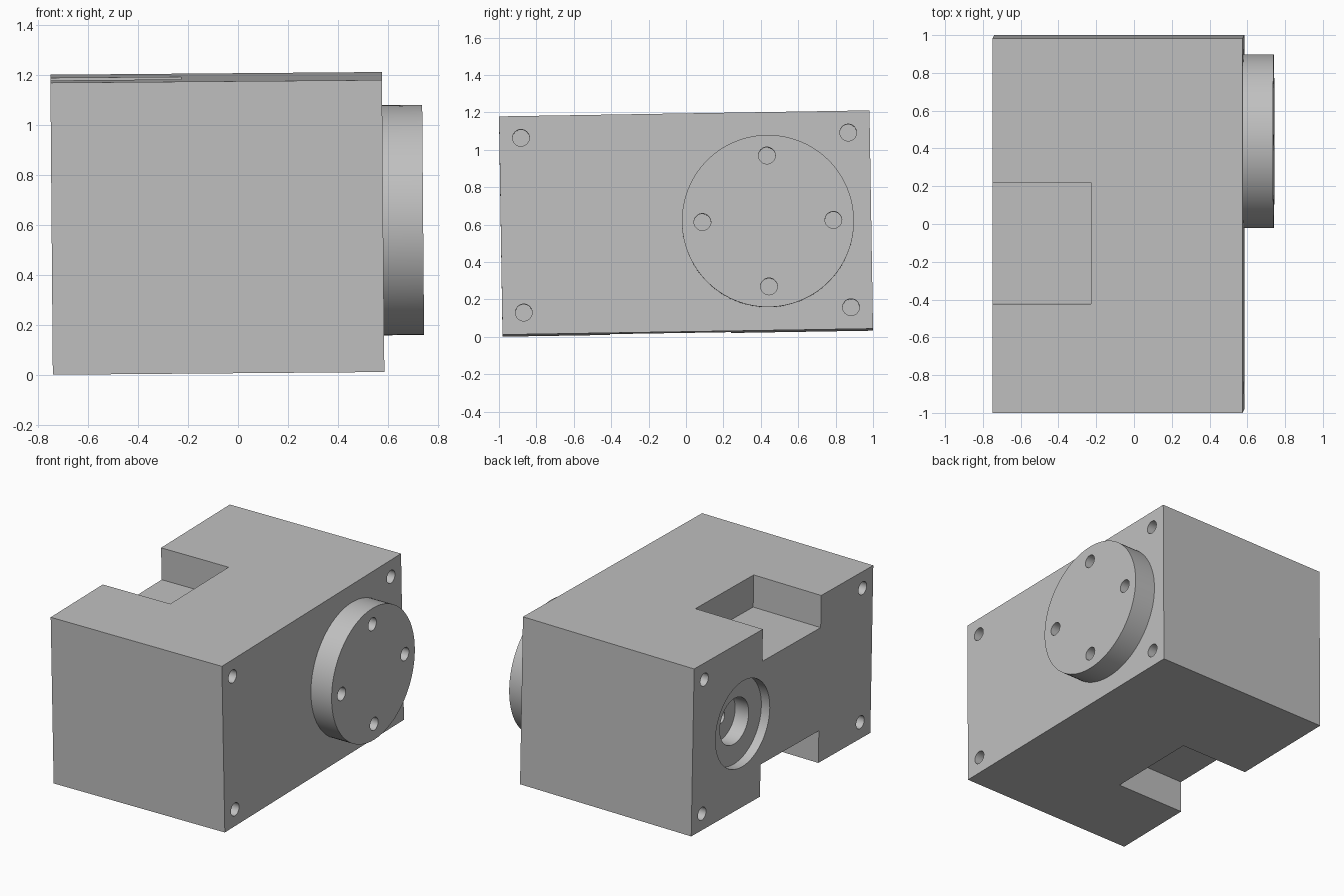
import bpy
import bmesh
from math import radians, pi, sin, cos
from mathutils import Matrix, Vector

cube = bpy.data.objects.get("Cube")
if cube:
    bpy.data.objects.remove(cube, do_unlink=True)

# Housing dimensions, in its own frame centred on the block
SIZE = Vector((1.325, 1.981, 1.167))
HALF = SIZE / 2
SHAFT_Y = 0.438          # axis shared by the flange and the bore
FLANGE_FACE = HALF.x + 0.16
HOLE_R = 0.045
HOLE_DEPTH = 0.3
OVER = 0.05              # how far cutters reach past a face

# The whole assembly leans very slightly
LEAN = (Matrix.Translation((-0.0825, 0, 0.606))
        @ Matrix.Rotation(-0.0082, 4, 'Y') @ Matrix.Rotation(0.0162, 4, 'X'))

grey = bpy.data.materials.new("light grey metal")
grey.use_nodes = True
colour = (0.527, 0.527, 0.527, 1)
grey.diffuse_color = colour
grey.node_tree.nodes["Principled BSDF"].inputs["Base Color"].default_value = colour


def finish(name, bm):
    mesh = bpy.data.meshes.new(name)
    bm.to_mesh(mesh)
    bm.free()
    mesh.materials.append(grey)
    obj = bpy.data.objects.new(name, mesh)
    bpy.context.collection.objects.link(obj)
    obj.matrix_world = LEAN
    return obj


def box(name, low, high):
    low, high = Vector(low), Vector(high)
    bm = bmesh.new()
    place = Matrix.Translation((low + high) / 2) @ Matrix.Diagonal((high - low).to_4d())
    bmesh.ops.create_cube(bm, size=1, matrix=place)
    return finish(name, bm)


def disc(name, x0, x1, y, z, radius, sides):
    """Cylinder running along x from x0 to x1."""
    bm = bmesh.new()
    place = Matrix.Translation(((x0 + x1) / 2, y, z)) @ Matrix.Rotation(pi / 2, 4, 'Y')
    bmesh.ops.create_cone(bm, cap_ends=True, segments=sides, radius1=radius,
                          radius2=radius, depth=abs(x1 - x0), matrix=place)
    return finish(name, bm)


def cut(obj, cutters):
    for cutter in cutters:
        mod = obj.modifiers.new("cut", 'BOOLEAN')
        mod.operation = 'DIFFERENCE'
        mod.solver = 'EXACT'
        mod.object = cutter
    bpy.context.view_layer.update()
    bpy.ops.object.select_all(action='DESELECT')
    bpy.context.view_layer.objects.active = obj
    obj.select_set(True)
    for mod in list(obj.modifiers):
        bpy.ops.object.modifier_apply(modifier=mod.name)
    bpy.ops.object.shade_smooth_by_angle(angle=radians(30))


# Main parts
housing = box("housing", -HALF, HALF)
flange = disc("output_flange", HALF.x - 0.02, FLANGE_FACE, SHAFT_Y, 0, 0.46, 96)

# Rectangular notches at the top and bottom of the bore side
notches = []
for side in (-1, 1):
    z0, z1 = sorted((side * (HALF.z - 0.224), side * (HALF.z + OVER)))
    notches.append(box("notch_cutter", (-HALF.x - OVER, -0.415, z0), (-0.14, 0.23, z1)))

# Mounting holes in the four corners of both sides
corner_holes = [
    disc("corner_hole_cutter", sx * (HALF.x + OVER), sx * (HALF.x - HOLE_DEPTH),
         sy * 0.875, sz * 0.467, HOLE_R, 32)
    for sx in (-1, 1) for sy in (-1, 1) for sz in (-1, 1)]

# Stepped bore, each step narrower and deeper
bore = [disc("bore_cutter", -HALF.x - OVER, -HALF.x + depth, SHAFT_Y, 0, radius, sides)
        for radius, depth, sides in ((0.3, 0.065, 64), (0.16, 0.17, 48), (HOLE_R, 0.4, 32))]

# Bolt circle on the flange
bolt_holes = [
    disc("bolt_hole_cutter", FLANGE_FACE + OVER, FLANGE_FACE - HOLE_DEPTH,
         SHAFT_Y + 0.35 * cos(i * pi / 2), 0.35 * sin(i * pi / 2), HOLE_R, 32)
    for i in range(4)]

cut(housing, notches + corner_holes + bore + bolt_holes)
cut(flange, bolt_holes)

# Cutters are no longer needed once applied
for cutter in notches + corner_holes + bore + bolt_holes:
    bpy.data.objects.remove(cutter, do_unlink=True)
